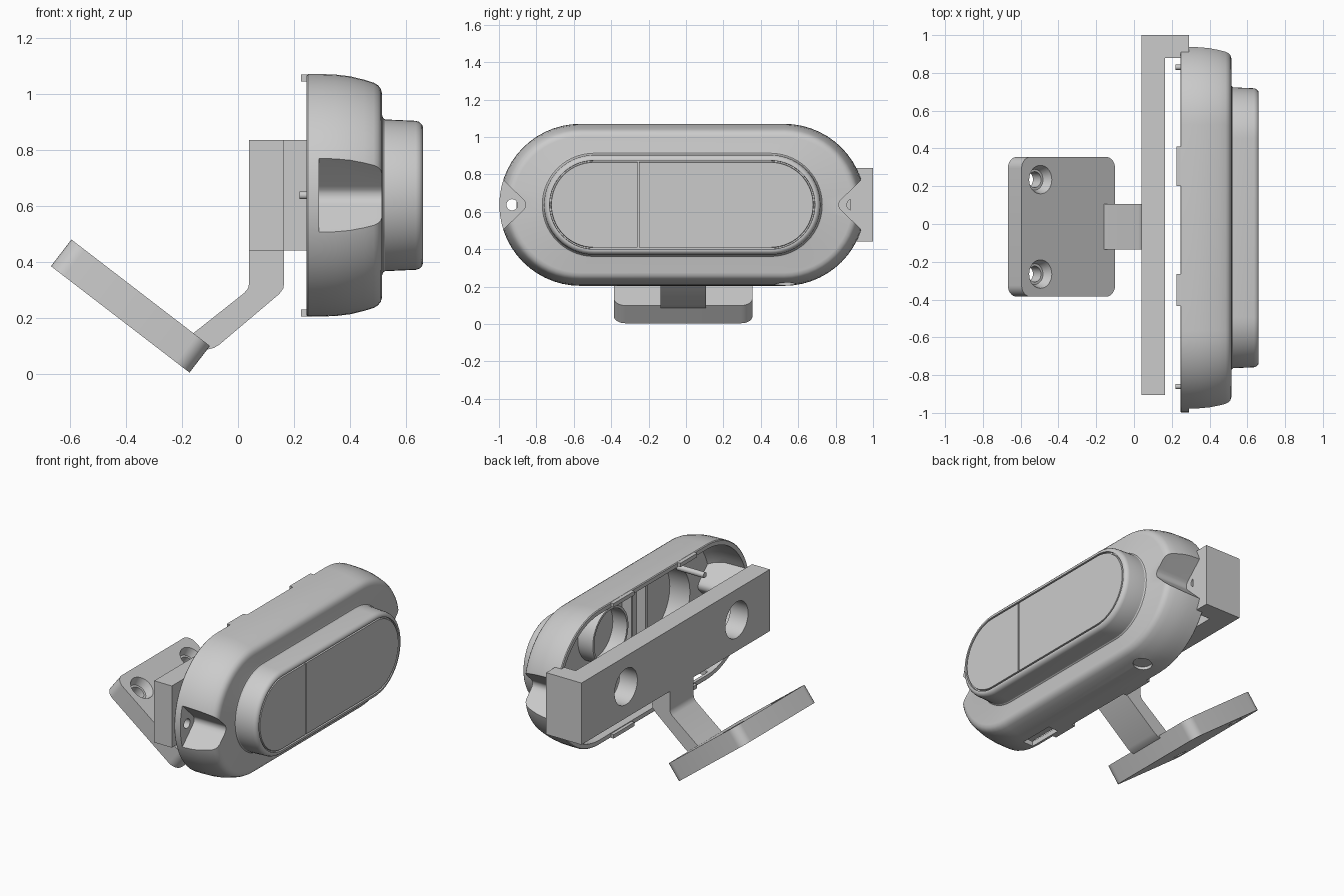
import bpy, bmesh
from math import sin, cos, pi, radians
from mathutils import Vector, Matrix

if "Cube" in bpy.data.objects:
    bpy.data.objects.remove(bpy.data.objects["Cube"])

CY, CZ = -0.02, 0.637          # centre of the oval housing


def finish(name, bm, smooth=False):
    bmesh.ops.recalc_face_normals(bm, faces=bm.faces)
    me = bpy.data.meshes.new(name)
    bm.to_mesh(me)
    bm.free()
    ob = bpy.data.objects.new(name, me)
    bpy.context.collection.objects.link(ob)
    if smooth:
        smooth_obj(ob)
    return ob


def activate(ob):
    bpy.ops.object.select_all(action='DESELECT')
    ob.select_set(True)
    bpy.context.view_layer.objects.active = ob


def smooth_obj(ob):
    activate(ob)
    bpy.ops.object.shade_smooth_by_angle(angle=radians(30))


def cut(ob, *cutters, op='DIFFERENCE'):
    activate(ob)
    for c in cutters:
        m = ob.modifiers.new("cut", 'BOOLEAN')
        m.operation, m.solver, m.object = op, 'EXACT', c
        bpy.ops.object.modifier_apply(modifier=m.name)
        bpy.data.objects.remove(c)


def loft(name, rings, n=28):
    """Stack of stadium rings (x, half straight length, radius), capped at both ends."""
    bm = bmesh.new()
    loops = []
    for x, half, r in rings:
        loop = []
        for side in (1, -1):
            for i in range(n + 1):
                a = -pi / 2 + pi * i / n
                loop.append(bm.verts.new((x, CY + side * (half + r * cos(a)), CZ + side * r * sin(a))))
        loops.append(loop)
    for a, b in zip(loops, loops[1:]):
        for i in range(len(a)):
            j = (i + 1) % len(a)
            bm.faces.new((a[i], a[j], b[j], b[i]))
    bm.faces.new(loops[0])
    bm.faces.new(loops[-1])
    return finish(name, bm)


def prism(name, pts, axis, lo, hi):
    """Extrude a 2D outline along axis; outline uses the other two axes in order."""
    bm = bmesh.new()
    rows = []
    for h in (lo, hi):
        row = []
        for p in pts:
            co = list(p)
            co.insert("xyz".index(axis), h)
            row.append(bm.verts.new(co))
        rows.append(row)
        bm.faces.new(row)
    for i in range(len(pts)):
        j = (i + 1) % len(pts)
        bm.faces.new((rows[0][i], rows[0][j], rows[1][j], rows[1][i]))
    return finish(name, bm)


def box(name, x0, x1, y0, y1, z0, z1):
    return prism(name, [(x0, y0), (x1, y0), (x1, y1), (x0, y1)], 'z', z0, z1)


def rod(name, p, q, r1, r2=None, seg=32):
    p, q = Vector(p), Vector(q)
    d = q - p
    bm = bmesh.new()
    mat = Matrix.Translation((p + q) / 2) @ d.to_track_quat('Z', 'Y').to_matrix().to_4x4()
    bmesh.ops.create_cone(bm, cap_ends=True, segments=seg, radius1=r1,
                          radius2=r1 if r2 is None else r2, depth=d.length, matrix=mat)
    return finish(name, bm, True)


def vee(side, x0, x1, grow=0.0):
    """V-shaped wedge for the screw notches at the housing ends."""
    half = [(0.838, 0.008), (0.843, 0.02), (0.855, 0.033), (1.1, 0.27)]
    pts = half + [(y, -z) for y, z in reversed(half)]
    return prism("notch", [(CY + side * (y - grow), CZ + z) for y, z in pts], 'x', x0, x1)


# Housing: outer skin with raised oval face and panel groove
B, S = 0.4725, 0.545
housing = loft("housing", [
    (0.245, S, 0.428), (0.25, S, 0.433), (0.30, S, 0.433), (0.35, S, 0.431), (0.40, S, 0.425),
    (0.45, S, 0.413), (0.485, S, 0.402), (0.50, S, 0.393), (0.51, S, 0.38), (0.515, S, 0.362),
    (0.515, B, 0.285), (0.518, B, 0.276), (0.525, B, 0.271), (0.635, B, 0.266), (0.648, B, 0.262),
    (0.657, B, 0.253), (0.66, B, 0.245), (0.66, B, 0.237), (0.647, B, 0.236), (0.647, B, 0.229),
    (0.66, B, 0.227)])

# Hollow inside, leaving walls around the notches
cavity = loft("cavity", [
    (0.20, S, 0.403), (0.38, S, 0.400), (0.45, S, 0.385), (0.487, S, 0.365),
    (0.487, B, 0.242), (0.625, B, 0.236)])
cut(cavity, *[vee(s, 0.1, 0.8, 0.04) for s in (1, -1)])
cut(housing, *[vee(s, 0.29, 0.8) for s in (1, -1)])
cut(housing, cavity)

# Screw holes, panel split, bottom slot and bottom button recess
cut(housing,
    *[rod("hole", (0.2, CY + s * 0.91, CZ), (0.35, CY + s * 0.91, CZ), 0.03) for s in (1, -1)],
    box("split", 0.647, 0.7, -0.26, -0.251, CZ - 0.228, CZ + 0.228),
    box("slot", 0.265, 0.335, -0.60, -0.37, 0.15, 0.26),
    rod("recess", (0.38, 0.53, 0.15), (0.38, 0.53, 0.225), 0.055))
smooth_obj(housing)

# Snap lips on the back rim, top and bottom
for s, label in ((1, "top"), (-1, "bottom")):
    for y0, y1 in ((0.20, 0.41), (-0.435, -0.265)):
        z0, z1 = sorted((CZ + s * 0.407, CZ + s * 0.432))
        box(label + "_snap_lip", 0.225, 0.26, y0, y1, z0, z1)

# Locating pins and inner ribs
for y in (0.83, -0.86):
    rod("locating_pin", (0.22, y, CZ), (0.26, y, CZ), 0.014, seg=16)
for z in (CZ + 0.2, CZ - 0.2):
    rod("inner_pin", (0.30, -0.62, z), (0.49, -0.62, z), 0.018, seg=16)
for y in (-0.255, -0.40):
    box("inner_rib", 0.56, 0.63, y - 0.008, y + 0.008, CZ - 0.238, CZ + 0.238)
ring = rod("inner_ring", (0.52, 0.02, CZ), (0.63, 0.02, CZ), 0.18, seg=48)
cut(ring, rod("bore", (0.45, 0.02, CZ), (0.62, 0.02, CZ), 0.165, seg=48))
smooth_obj(ring)

# Hooked back plate with two large holes
plate = prism("back_plate", [(0.04, -0.905), (0.165, -0.905), (0.165, 0.88), (0.29, 0.88),
                             (0.29, 1.0), (0.04, 1.0)], 'z', 0.44, 0.835)
cut(plate, *[rod("hole", (0, y, 0.64), (0.2, y, 0.64), 0.115, seg=48) for y in (0.55, -0.57)])
smooth_obj(plate)

# Bent neck between plate and foot
neck = prism("neck", [(0.165, 0.44), (0.165, 0.325), (0.162, 0.305), (0.148, 0.285), (-0.065, 0.105),
                      (-0.085, 0.092), (-0.11, 0.086), (-0.165, 0.14), (0.022, 0.288),
                      (0.036, 0.305), (0.04, 0.325), (0.04, 0.44)], 'y', -0.135, 0.107)
smooth_obj(neck)

# Sloping foot with rounded corners and countersunk holes
u, n = Vector((0.793, 0, -0.609)), Vector((0.609, 0, 0.793))
top = Vector((-0.595, -0.015, 0.479))
LEN, HALF, TH, R = 0.624, 0.37, 0.12, 0.06
outline = []
for k, (cx, cy) in enumerate([(LEN - R, HALF - R), (R, HALF - R), (R, R - HALF), (LEN - R, R - HALF)]):
    for i in range(9):
        a = pi / 2 * (k + i / 8)
        outline.append((cx + R * cos(a), cy + R * sin(a)))
foot = prism("foot", outline, 'z', -TH, 0)
frame = Matrix((u, (0, 1, 0), n)).transposed().to_4x4()
foot.data.transform(Matrix.Translation(top) @ frame)
for y in (0.25, -0.25):
    c = top + u * 0.126 + Vector((0, y, 0))
    cut(foot, rod("hole", c - n * 0.2, c + n * 0.05, 0.042),
        rod("sink", c - n * 0.05, c + n * 0.001, 0.055, 0.076))
smooth_obj(foot)
